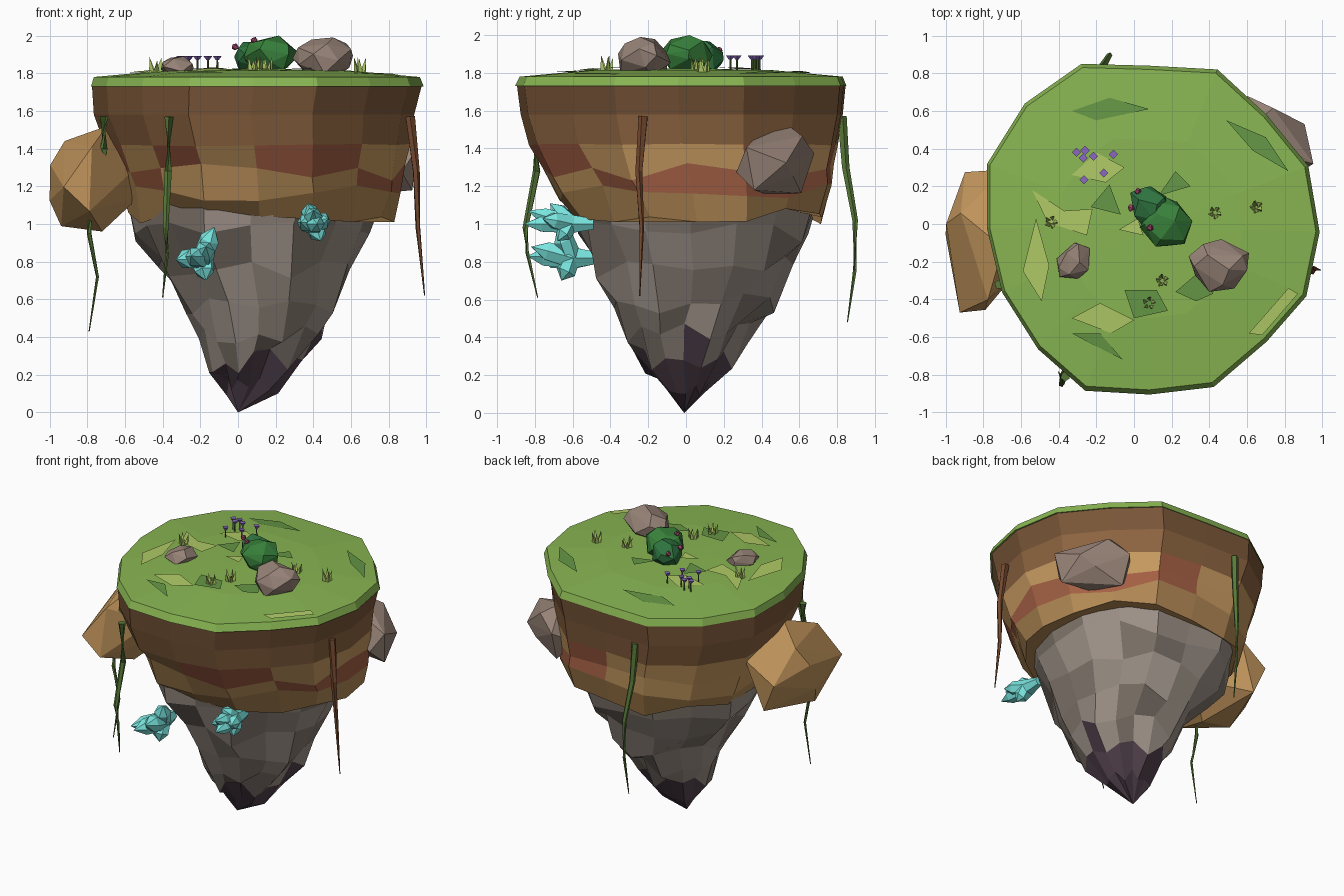
import bpy, bmesh, math, random
from mathutils import Vector, Matrix

if "Cube" in bpy.data.objects:
    bpy.data.objects.remove(bpy.data.objects["Cube"])

random.seed(11)


def mat(name, hexcol):
    m = bpy.data.materials.new(name)
    srgb = [int(hexcol[i:i + 2], 16) / 255 for i in (0, 2, 4)]
    m.diffuse_color = [((c + 0.055) / 1.055) ** 2.4 for c in srgb] + [1]
    m.use_nodes = True
    m.node_tree.nodes["Principled BSDF"].inputs["Base Color"].default_value = m.diffuse_color
    return m


GRASS, LIGHT, DARK = mat("grass", "88B552"), mat("light_grass", "B0CA66"), mat("dark_grass", "659645")
SOIL, SOIL2 = mat("dark_soil", "7A5638"), mat("soil", "8C6440")
TAN, RED, OCHRE = mat("tan", "C89A60"), mat("red_clay", "A46044"), mat("ochre", "B48A55")
ROCK, ROCK2, PURPLE = mat("rock", "A0948A"), mat("dark_rock", "84796F"), mat("purple_rock", "54434F")
STONE, SAND = mat("stone", "988478"), mat("sandstone", "C2955C")
BUSH, BUSH2 = mat("bush_green", "2F7540"), mat("leaf_green", "37803A")
BERRY, CYAN = mat("berry", "A04468"), mat("crystal", "7AE6E0")
VINE, ROOT, PETAL = mat("vine", "587A38"), mat("root", "74492F"), mat("petal", "8A68C0")


def finish(bm, name, mats, solid=True):
    if solid:
        bmesh.ops.recalc_face_normals(bm, faces=bm.faces[:])
    me = bpy.data.meshes.new(name)
    bm.to_mesh(me)
    bm.free()
    for m in mats:
        me.materials.append(m)
    ob = bpy.data.objects.new(name, me)
    bpy.context.collection.objects.link(ob)
    return ob


def loft(bm, rings, pick=lambda band: 0):
    """Skin rings of points together; one-point rings become tips, open ends are capped."""
    vs = [[bm.verts.new(p) for p in r] for r in rings]
    for b, (lo, hi) in enumerate(zip(vs, vs[1:])):
        n = len(lo)
        for i in range(n):
            j = (i + 1) % n
            q = [lo[i], lo[j], hi[0]] if len(hi) == 1 else [lo[i], lo[j], hi[j], hi[i]]
            bm.faces.new(q).material_index = pick(b)
    for r, b in ((vs[0], 0), (vs[-1], len(vs) - 2)):
        if len(r) > 2:
            bm.faces.new(r).material_index = pick(b)


# Irregular 16-sided island outline, normalised to a unit ring
OUT = [(-.28, .85), (.08, .84), (.44, .82), (.70, .58), (.92, .31), (.98, -.04), (.91, -.38), (.70, -.62),
       (.42, -.86), (.08, -.90), (-.26, -.88), (-.51, -.66), (-.70, -.36), (-.78, -.02), (-.78, .32), (-.58, .64)]
UNIT = [((x - .10) / .88, (y + .03) / .875) for x, y in OUT]


def ring(z, x0, x1, y0, y1, jr=0.0, jz=0.0):
    pts = []
    for u, v in UNIT:
        k = 1 + random.uniform(-jr, jr)
        pts.append(((x0 + x1) / 2 + u * k * (x1 - x0) / 2, (y0 + y1) / 2 + v * k * (y1 - y0) / 2,
                    z + random.uniform(-jz, jz)))
    return pts


# Grass cap
bm = bmesh.new()
loft(bm, [ring(1.73, -.78, .985, -.91, .845), ring(1.78, -.765, .965, -.885, .825),
          ring(1.815, -.38, .58, -.5, .45), [(.1, -.03, 1.825)]])
finish(bm, "grass_cap", [GRASS])

# Layered soil
bm = bmesh.new()
loft(bm, [ring(1.735, -.775, .975, -.90, .84), ring(1.58, -.765, .935, -.88, .825),
          ring(1.415, -.70, .91, -.83, .80, .01, .012), ring(1.28, -.65, .885, -.75, .78, .02, .05),
          ring(1.17, -.615, .87, -.68, .765, .02, .05), ring(1.04, -.57, .83, -.59, .72, .02, .045)],
     lambda b: [0, 1, random.choice([2, 2, 2, 3]), random.choice([3, 3, 2]), 4][b])
finish(bm, "soil_layers", [SOIL, SOIL2, TAN, RED, OCHRE])

# Hanging rock cone
bm = bmesh.new()
loft(bm, [ring(1.13, -.58, .76, -.62, .70, .02, .02), ring(.96, -.53, .69, -.57, .63, .05, .06),
          ring(.77, -.42, .59, -.47, .56, .07, .06), ring(.58, -.29, .53, -.39, .45, .07, .06),
          ring(.42, -.21, .44, -.32, .31, .09, .06), ring(.27, -.15, .33, -.25, .23, .13, .07),
          ring(.13, -.08, .20, -.12, .12, .18, .05), [(0, -.01, 0)]],
     lambda b: 2 if b > 4 else random.choice([0, 0, 1, 2] if b == 4 else [0, 0, 1]))
finish(bm, "hanging_rock", [ROCK, ROCK2, PURPLE])


def blob(name, lo, hi, n, seed, m, turn=0, rough=.12):
    """Faceted convex lump filling the box lo..hi, turned about z through the box centre."""
    rnd = random.Random(seed)
    pts = []
    for i in range(n):
        h = 1 - 2 * (i + .5) / n
        a = i * 2.39996 + rnd.uniform(-.45, .45)
        s = math.sqrt(1 - h * h)
        pts.append(Vector((s * math.cos(a), s * math.sin(a), h)) * rnd.uniform(1 - rough, 1 + rough))
    mn = [min(p[k] for p in pts) for k in range(3)]
    mx = [max(p[k] for p in pts) for k in range(3)]
    bm = bmesh.new()
    for p in pts:
        bm.verts.new([lo[k] + (p[k] - mn[k]) / (mx[k] - mn[k]) * (hi[k] - lo[k]) for k in range(3)])
    hull = bmesh.ops.convex_hull(bm, input=bm.verts[:])
    bmesh.ops.delete(bm, geom=[v for v in bm.verts if not v.link_faces], context='VERTS')
    mid = (Vector(lo) + Vector(hi)) / 2
    bmesh.ops.rotate(bm, verts=bm.verts[:], cent=mid, matrix=Matrix.Rotation(turn, 3, 'Z'))
    return finish(bm, name, [m])


# Boulders in the cliff, stones and bush on top
blob("left_boulder", (-1.0, -.47, .96), (-.52, .29, 1.52), 14, 1, SAND)
blob("right_boulder", (.50, .32, 1.16), (1.00, .62, 1.53), 15, 2, STONE, math.radians(137))
blob("large_stone", (.29, -.36, 1.77), (.61, -.08, 1.99), 18, 3, STONE)
blob("small_stone", (-.41, -.29, 1.78), (-.235, -.10, 1.89), 15, 4, STONE)
blob("bush_back", (-.02, .00, 1.79), (.19, .20, 1.97), 20, 5, BUSH)
blob("bush_front", (.03, -.12, 1.79), (.31, .14, 2.0), 22, 6, BUSH2)
for i, c in enumerate([(.02, .175, 1.92), (-.015, .085, 1.94), (.085, -.02, 1.975)]):
    blob(f"berry_{i + 1}", [v - .018 for v in c], [v + .018 for v in c], 12, i, BERRY, 0, .02)


def circle(c, axis, r, n):
    q = Vector(axis).to_track_quat('Z', 'Y')
    return [Vector(c) + q @ Vector((r * math.cos(t), r * math.sin(t), 0))
            for t in (2 * math.pi * i / n for i in range(n))]


def tube(bm, pts, radii, n):
    """Tapered tube along a path; zero radius closes to a point."""
    pts = [Vector(p) for p in pts]
    rings = []
    for i, (p, r) in enumerate(zip(pts, radii)):
        axis = pts[min(i + 1, len(pts) - 1)] - pts[max(i - 1, 0)]
        rings.append(circle(p, axis, r, n) if r else [p])
    loft(bm, rings)


# Crystal clusters: thick prisms fanning out of the rock, tilted up and down
CLUSTERS = [((-.19, -.60, .82), [(-.125, -.68, .985), (-.33, -.76, .81), (-.17, -.66, .70), (-.25, -.84, .83),
                                 (-.17, -.82, .88)], .075),
            ((.40, -.61, 1.0), [(.37, -.72, 1.11), (.48, -.76, 1.03), (.44, -.68, .91), (.42, -.86, 1.0),
                                (.33, -.78, 1.01), (.40, -.84, 1.07)], .065)]
for k, (base, tips, r) in enumerate(CLUSTERS):
    bm = bmesh.new()
    b = Vector(base)
    root = b + Vector((0, .12, 0))
    for t in tips:
        t = Vector(t)
        tube(bm, [root, b, b.lerp(t, .62), t], [r * .5, r * .85, r * .72, 0], 6)
    finish(bm, f"crystal_cluster_{k + 1}", [CYAN])

# Hanging vines and root
VINES = {
    "front_vine": (VINE, [(-.365, -.81, 1.57), (-.37, -.79, 1.28), (-.385, -.85, .98), (-.375, -.84, .85),
                          (-.40, -.785, .61)]),
    "left_vine": (VINE, [(-.715, -.32, 1.57), (-.71, -.32, 1.40), (-.78, -.30, 1.12), (-.79, -.30, .95),
                         (-.745, -.30, .72), (-.79, -.30, .43)]),
    "back_vine": (VINE, [(-.17, .825, 1.57), (-.16, .845, 1.30), (-.13, .895, 1.02), (-.13, .895, .76),
                         (-.14, .855, .48)]),
    "right_root": (ROOT, [(.915, -.225, 1.57), (.945, -.25, 1.28), (.955, -.235, .98), (.99, -.245, .62)])}
for name, (m, pts) in VINES.items():
    bm = bmesh.new()
    n = len(pts)
    tube(bm, pts, [.026 * (1 - i / n) if i < n - 1 else .003 for i in range(n)], 5)
    finish(bm, name, [m])

# Flowers
for i, (x, y) in enumerate([(-.305, .38), (-.26, .39), (-.27, .35), (-.215, .36), (-.16, .27), (-.265, .235),
                            (-.11, .37)]):
    bm = bmesh.new()
    tube(bm, [(x, y, 1.80), (x, y, 1.875)], [.006, .005], 4)
    finish(bm, f"flower_stem_{i + 1}", [VINE])
    bm = bmesh.new()
    tube(bm, [(x, y, 1.87), (x, y, 1.892)], [.008, .024], 4)
    finish(bm, f"flower_head_{i + 1}", [PETAL])

# Grass tufts
for i, (x, y) in enumerate([(-.44, .01), (.43, .06), (.65, .09), (.15, -.30), (.08, -.42)]):
    bm = bmesh.new()
    for j in range(5):
        a = j * 2.51 + i
        dx, dy = math.cos(a), math.sin(a)
        tube(bm, [(x + .016 * dx, y + .016 * dy, 1.795), (x + .035 * dx, y + .035 * dy, random.uniform(1.86, 1.895))],
             [.02, 0], 3)
    finish(bm, f"grass_tuft_{i + 1}", [LIGHT])

# Coloured patches on the turf
LIGHTS = [[(-.54, .18), (-.37, .07), (-.22, .08), (-.25, -.06), (-.46, .01)],
          [(-.52, .03), (-.45, -.22), (-.49, -.41), (-.59, -.25)],
          [(-.33, -.50), (-.18, -.42), (0, -.51), (-.12, -.58)],
          [(-.33, .26), (-.20, .38), (-.05, .30), (-.15, .22)],
          [(.61, -.58), (.82, -.34), (.87, -.37), (.68, -.59)], [(-.08, -.03), (.05, -.06), (.02, .03)]]
DARKS = [[(-.33, .60), (-.13, .67), (.08, .61), (-.20, .55)], [(.49, .55), (.70, .46), (.82, .28), (.63, .39)],
         [(-.23, .09), (-.13, .21), (-.07, .05)], [(.13, .15), (.22, .28), (.30, .20)],
         [(-.33, -.58), (-.18, -.58), (-.06, -.72), (-.20, -.65)],
         [(-.05, -.35), (.12, -.35), (.18, -.46), (0, -.50)], [(.22, -.36), (.35, -.25), (.42, -.37), (.33, -.41)]]


def turf_z(x, y):
    r = math.hypot((x - .1) / .87, (y + .03) / .86)
    return 1.825 - .018 * r if r < .55 else 1.815 - .035 * (r - .55) / .45


for name, polys, m in (("light_patches", LIGHTS, LIGHT), ("dark_patches", DARKS, DARK)):
    bm = bmesh.new()
    for poly in polys:
        f = bm.faces.new([bm.verts.new((x, y, turf_z(x, y) + .01)) for x, y in poly])
        f.normal_update()
        if f.normal.z < 0:
            f.normal_flip()
    finish(bm, name, [m], False)
